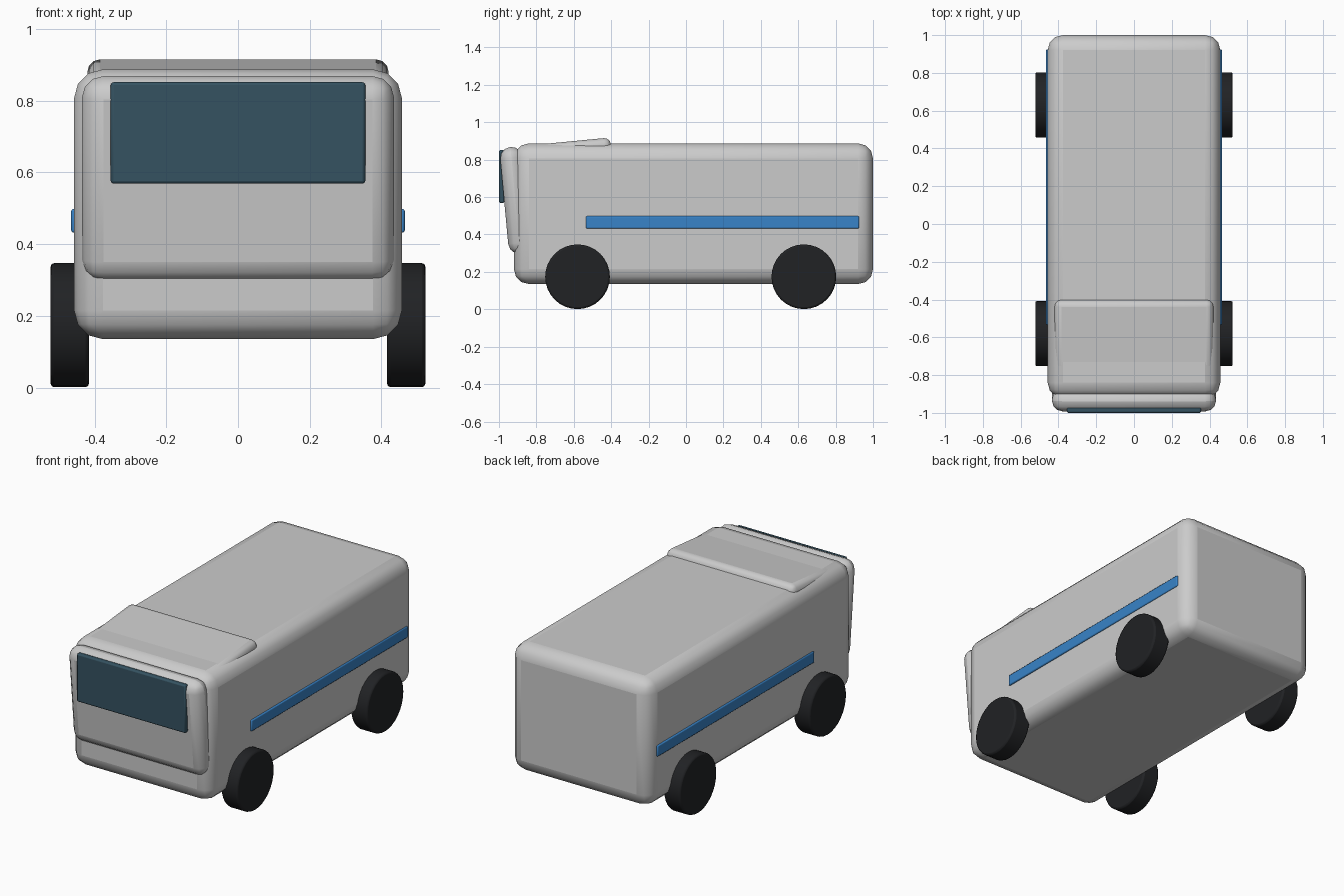
import bpy, math

if "Cube" in bpy.data.objects:
    bpy.data.objects.remove(bpy.data.objects["Cube"])


def material(name, rgb):
    m = bpy.data.materials.new(name)
    m.diffuse_color = (*rgb, 1)
    m.use_nodes = True
    m.node_tree.nodes["Principled BSDF"].inputs["Base Color"].default_value = m.diffuse_color
    return m


def finish(o, name, bevel, segments, mat):
    o.name = name
    b = o.modifiers.new("bevel", "BEVEL")
    b.width, b.segments = bevel, segments
    b.limit_method = 'ANGLE'
    b.angle_limit = math.radians(40)
    bpy.ops.object.shade_smooth_by_angle(angle=math.radians(20))
    if mat:
        o.data.materials.append(mat)
    return o


def box(name, center, size, bevel, segments=3, tilt=0, mat=None):
    bpy.ops.mesh.primitive_cube_add(size=1, location=center)
    o = bpy.context.object
    o.scale = size
    bpy.ops.object.transform_apply(location=False, rotation=False, scale=True)
    o.rotation_euler.x = math.radians(tilt)
    return finish(o, name, bevel, segments, mat)


def wheel(name, x, y, mat):
    bpy.ops.mesh.primitive_cylinder_add(vertices=32, radius=0.173, depth=0.107,
                                        location=(x, y, 0.174),
                                        rotation=(0, math.pi / 2, 0))
    return finish(bpy.context.object, name, 0.01, 2, mat)


glass = material("glass", (0.035, 0.085, 0.12))
blue = material("blue", (0.04, 0.23, 0.58))
rubber = material("rubber", (0.015, 0.016, 0.018))

# Main shell, forward-leaning nose and raised roof fairing
box("body", (0, 0.04, 0.511), (0.914, 1.92, 0.752), 0.08)
box("nose_panel", (0, -0.912, 0.582), (0.87, 0.12, 0.575), 0.06, 3, 5.3)
box("roof_fairing", (0, -0.645, 0.855), (0.84, 0.49, 0.08), 0.035, 3, 5.5)

# Windscreen
box("windscreen", (0, -0.985, 0.71), (0.71, 0.03, 0.283), 0.008, 2, 0, glass)

# Side stripes and wheels
for side, s in (("right", 1), ("left", -1)):
    box(f"{side}_stripe", (s * 0.455, 0.195, 0.465), (0.02, 1.46, 0.066),
        0.006, 2, 0, blue)
    wheel(f"{side}_front_wheel", s * 0.469, -0.58, rubber)
    wheel(f"{side}_rear_wheel", s * 0.469, 0.63, rubber)
